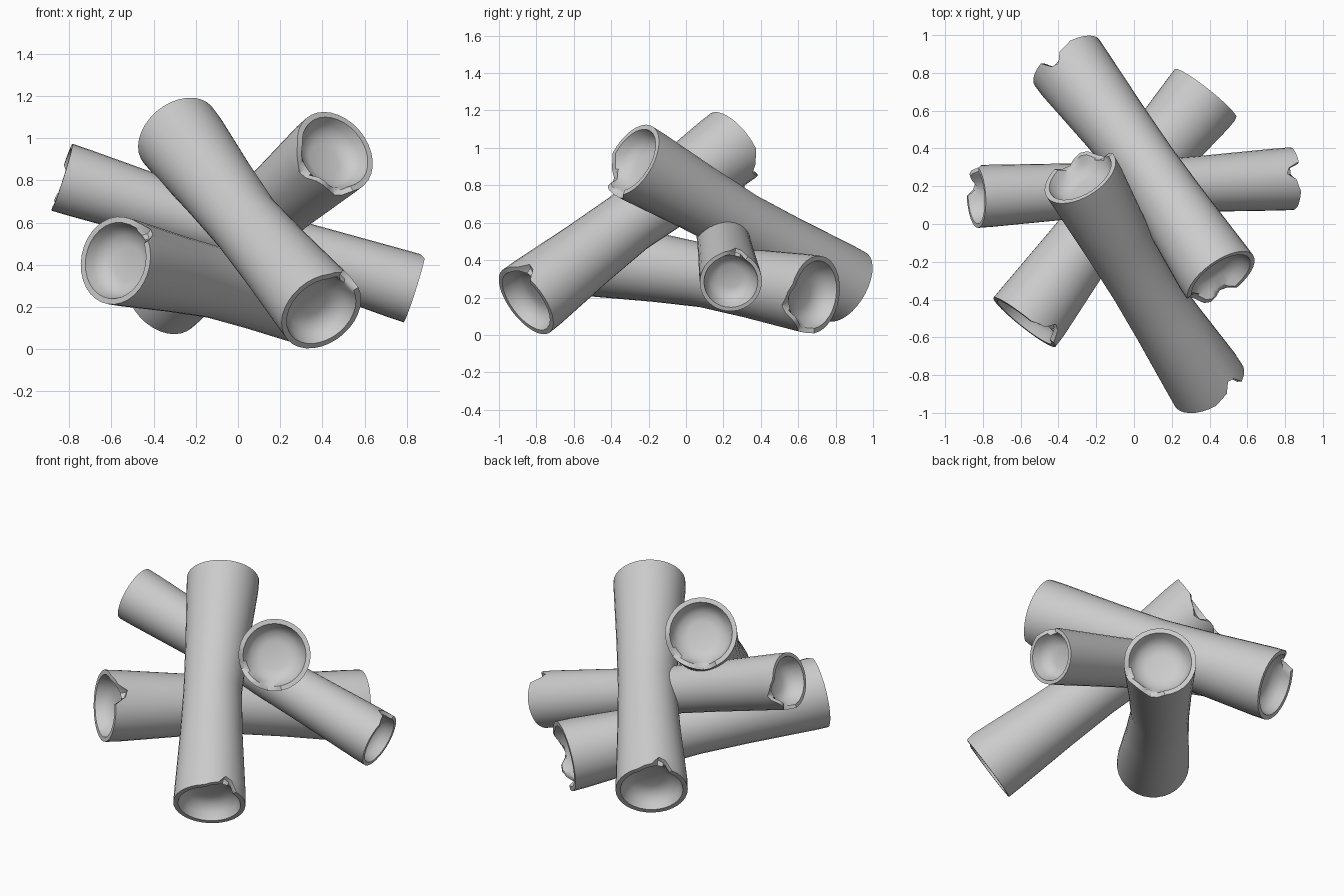
import bpy, bmesh, math
from mathutils import Vector

if "Cube" in bpy.data.objects:
    bpy.data.objects.remove(bpy.data.objects["Cube"])

SIDES = 32
# Rim chips: depth per rim vertex, counted from the chip centre
NARROW = {-1: .06, 0: .075, 1: .025, 2: .015}
WIDE = {-4: .035, -3: .045, -2: .02, -1: .005, 0: .01,
        1: .045, 2: .06, 3: .035, 4: .02}


def make_log(name, wide_end, narrow_end, wide_dir, narrow_dir, bend_dir, r_end, r_mid):
    a, b = Vector(wide_end), Vector(narrow_end)
    axis = b - a
    length = axis.length
    w = axis.normalized()
    # chip on the narrow end marks angle zero
    u = Vector(narrow_dir)
    u = (u - w * u.dot(w)).normalized()
    v = w.cross(u)
    wd = Vector(wide_dir)
    turn = round(math.atan2(wd.dot(v), wd.dot(u)) / (2 * math.pi) * SIDES)
    bend = Vector(bend_dir)
    bend = (bend - w * bend.dot(w)).normalized() * .02 if bend.length else bend

    wall = r_end * .13
    quarter = (r_end + 2 * r_mid) / 3
    near = r_end * .95 + r_mid * .05
    # rounded hollow in each end: (depth, share of end radius)
    bowl = [(.1, .4), (.085, .65), (.045, .8)]
    # (distance along axis, radius, chipped end, share of bend)
    profile = [(d, r_end * f, 0, 0) for d, f in bowl]
    profile += [(0, r_end - wall, 1, 0), (0, r_end, 1, 0), (.08, near, 0, 0),
                (length * .3, quarter, 0, .6), (length * .5, r_mid, 0, 1),
                (length * .7, quarter, 0, .6), (length - .08, near, 0, 0),
                (length, r_end, 2, 0), (length, r_end - wall, 2, 0)]
    profile += [(length - d, r_end * f, 0, 0) for d, f in reversed(bowl)]
    bm = bmesh.new()
    rings = []
    for t, r, end, share in profile:
        ring = []
        for i in range(SIDES):
            s = t
            if end == 1:
                k = (i - turn + SIDES // 2) % SIDES - SIDES // 2
                s += WIDE.get(k, 0)
            elif end == 2:
                k = (i + SIDES // 2) % SIDES - SIDES // 2
                s -= NARROW.get(k, 0)
            ang = 2 * math.pi * i / SIDES
            side = (u * math.cos(ang) + v * math.sin(ang)) * r
            ring.append(bm.verts.new(a + w * s + side + bend * share))
        rings.append(ring)
    for p, q in zip(rings, rings[1:]):
        for i in range(SIDES):
            j = (i + 1) % SIDES
            bm.faces.new((p[i], p[j], q[j], q[i]))
    # hollow floors
    bm.faces.new(rings[0])
    bm.faces.new(rings[-1])
    bmesh.ops.recalc_face_normals(bm, faces=bm.faces)
    mesh = bpy.data.meshes.new(name)
    bm.to_mesh(mesh)
    bm.free()
    ob = bpy.data.objects.new(name, mesh)
    bpy.context.collection.objects.link(ob)
    bpy.context.view_layer.objects.active = ob
    ob.select_set(True)
    bpy.ops.object.shade_smooth_by_angle(angle=math.radians(42))
    ob.select_set(False)


# Leaning front log
make_log("front_log", (-.285, .255, 1.015), (.395, -.855, .18),
         (.03, .14, -.16), (.12, -.03, .14), (-.85, -.52, 0), .21, .17)
# Leaning back log
make_log("back_log", (.46, -.287, .935), (-.355, .855, .26),
         (-.1, -.16, -.14), (-.09, .06, .17), (.85, .5, 0), .21, .17)
# Low base log
make_log("base_log", (.38, .69, .215), (-.58, -.52, .42),
         (.09, -.09, -.11), (.12, -.06, .15), (-.85, .52, 0), .21, .17)
# Thin cross log
make_log("thin_log", (-.835, .145, .815), (.835, .24, .285),
         (-.02, .12, -.06), (.04, .03, .16), (0, 0, 0), .166, .138)
